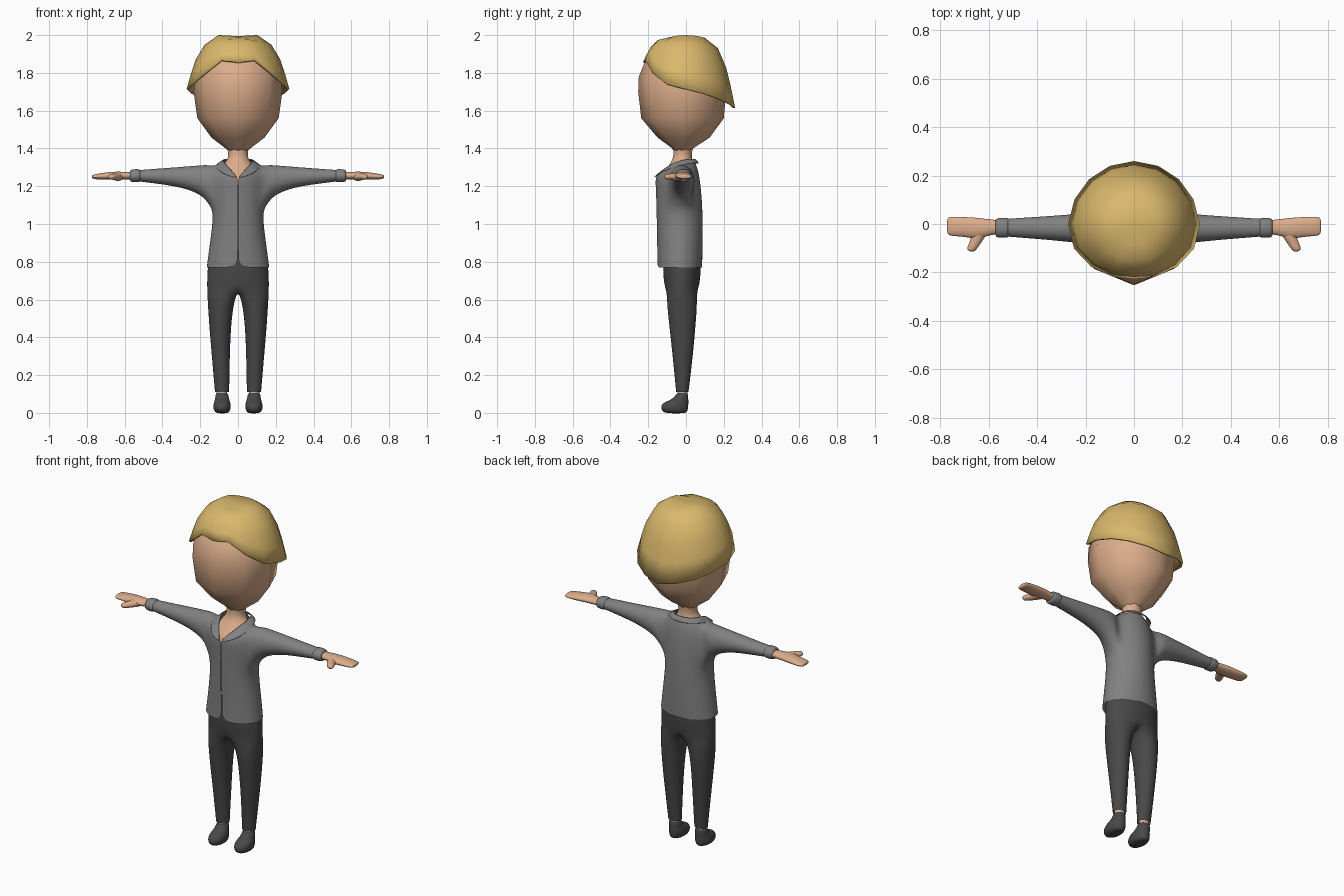
import bpy, bmesh
from math import sin, cos, pi, radians

if "Cube" in bpy.data.objects:
    bpy.data.objects.remove(bpy.data.objects["Cube"])


def material(name, r, g, b):
    m = bpy.data.materials.new(name)
    m.diffuse_color = (r, g, b, 1)
    m.use_nodes = True
    m.node_tree.nodes["Principled BSDF"].inputs["Base Color"].default_value = m.diffuse_color
    return m


SKIN = material("skin", 0.72, 0.42, 0.26)
HAIR = material("blond", 0.70, 0.48, 0.15)
GREY = material("mid_grey", 0.22, 0.22, 0.22)
DARK = material("dark_grey", 0.065, 0.065, 0.065)


def part(name, verts, faces, mat, mirror=False, solid=0, sub=0):
    bm = bmesh.new()
    vs = [bm.verts.new(v) for v in verts]
    for f in faces:
        bm.faces.new([vs[i] for i in f])
    bmesh.ops.recalc_face_normals(bm, faces=bm.faces[:])
    me = bpy.data.meshes.new(name)
    bm.to_mesh(me)
    bm.free()
    for p in me.polygons:
        p.use_smooth = True
    me.materials.append(mat)
    ob = bpy.data.objects.new(name, me)
    bpy.context.collection.objects.link(ob)
    if mirror:
        ob.modifiers.new("Mirror", 'MIRROR')
    if solid:
        s = ob.modifiers.new("Solidify", 'SOLIDIFY')
        s.thickness, s.offset = solid, -1
    if sub:
        s = ob.modifiers.new("Subsurf", 'SUBSURF')
        s.levels = s.render_levels = sub
    return ob


def loft(rings, closed=True, cap0=False, cap1=False):
    n = len(rings[0])
    verts = [v for r in rings for v in r]
    faces = [(k*n+i, k*n+(i+1) % n, (k+1)*n+(i+1) % n, (k+1)*n+i)
             for k in range(len(rings)-1) for i in range(n if closed else n-1)]
    if cap0:
        faces.append(tuple(range(n)))
    if cap1:
        faces.append(tuple(range(len(verts)-n, len(verts))))
    return verts, faces


def grow(n):
    # offsets the shrinkage of a subdivided n-sided ring
    return 3 / (2 + cos(2*pi/n))


def z_ring(angles, n, x0, x1, y0, y1, z, zf=None, zb=None, g=True):
    # horizontal ring, optionally tilted towards front (zf) and back (zb)
    k = grow(n) if g else 1
    zf, zb = (z if zf is None else zf), (z if zb is None else zb)
    out = []
    for a in angles:
        c, s = cos(radians(a)), sin(radians(a))
        out.append(((x0+x1)/2 + k*c*(x1-x0)/2, (y0+y1)/2 + k*s*(y1-y0)/2,
                    z + (zf-z)*max(0, -s) + (zb-z)*max(0, s)))
    return out


def x_ring(x, y0, y1, z0, z1, n=10, dx=0.0):
    k = grow(n)
    return [(x + dx*cos(-pi/2+2*pi*i/n), (y0+y1)/2 + k*cos(-pi/2+2*pi*i/n)*(y1-y0)/2,
             (z0+z1)/2 + k*sin(-pi/2+2*pi*i/n)*(z1-z0)/2) for i in range(n)]


# Head: eight-sided lathe
a8 = [45*i for i in range(8)]
head = [(1.385, .05, -.065, .03), (1.402, .068, -.075, .04), (1.457, .14, -.15, .125),
        (1.56, .215, -.237, .2), (1.70, .235, -.253, .212), (1.78, .23, -.25, .208),
        (1.87, .2, -.213, .178), (1.93, .13, -.14, .12), (1.965, .05, -.05, .05)]
part("head", *loft([z_ring(a8, 8, -w, w, f, b, z, g=False) for z, w, f, b in head],
                   cap0=True, cap1=True), SKIN)

# Neck and chest seen in the collar opening
a12 = [30*i for i in range(12)]
neck = [(.065, -.07, .04, 1.43, 1.43, 1.43), (.049, -.064, .03, 1.375, 1.375, 1.375),
        (.055, -.072, .032, 1.345, 1.335, 1.345), (.07, -.10, .036, 1.325, 1.295, 1.33),
        (.085, -.15, .038, 1.30, 1.238, 1.31), (.085, -.145, .035, 1.27, 1.20, 1.27)]
part("neck", *loft([z_ring(a12, 12, -w, w, f, b, z, zf, zb) for w, f, b, z, zf, zb in neck]),
     SKIN, sub=2)

# Hair: cap with an edge that drops from the brow to the nape
edge = [(.228, 1.857), (.235, 1.868), (.25, 1.80), (.268, 1.74), (.272, 1.715),
        (.266, 1.69), (.262, 1.66), (.26, 1.635), (.26, 1.615)]
profile = [(.38, 0), (.65, .18), (.82, .45), (.91, .7), (1, 1)]
rows = []
for f, h in profile:
    row = []
    for i in range(16):
        r, ze = edge[min(i, 16-i)]
        a = -pi/2 + i*pi/8
        z = 2 - (2-ze)*h - (.014*sin(a)**2 if h == 0 else 0)
        row.append((r*f*cos(a), r*f*sin(a), z))
    rows.append(row)
v, f = loft(rows)
v.append((0, 0, 1.995))
f += [(i, (i+1) % 16, len(v)-1) for i in range(16)]
part("hair", v, f, HAIR, solid=.012)

# Jacket: half torso with the sleeve grown out of a side hole, open front seam
torso = [(.165, -.15, .085, .77, .77, .77), (.155, -.15, .087, .85, .85, .85),
         (.138, -.152, .088, .97, .97, .97), (.130, -.154, .087, 1.07, 1.07, 1.07),
         (.133, -.156, .082, 1.15, 1.14, 1.15), (.135, -.158, .075, 1.235, 1.19, 1.22),
         (.125, -.160, .064, 1.313, 1.222, 1.285), (.085, -.158, .045, 1.335, 1.25, 1.335)]
a7 = [-90+30*i for i in range(7)]
rings = [z_ring(a7, 12, -w, w, f, b, z, zf, zb) for w, f, b, z, zf, zb in torso]
for r in rings:
    r[0] = (.0015, r[0][1]+.004, r[0][2])
    r[6] = (0, r[6][1], r[6][2])
v, f = loft(rings, closed=False)
f = [q for k, q in enumerate(f) if not (3 <= k//6 <= 5 and k % 6 in (2, 3))]
prev = [k*7+i for k, i in ((3, 3), (3, 4), (4, 4), (5, 4), (6, 4),
                           (6, 3), (6, 2), (5, 2), (4, 2), (3, 2))]
for s in [(.16, -.09, .045, 1.115, 1.313), (.20, -.082, .045, 1.16, 1.31),
          (.30, -.07, .036, 1.195, 1.302), (.42, -.06, .028, 1.213, 1.293),
          (.545, -.05, .02, 1.228, 1.284)]:
    cur = list(range(len(v), len(v)+10))
    v += x_ring(*s)
    f += [(prev[i], prev[(i+1) % 10], cur[(i+1) % 10], cur[i]) for i in range(10)]
    prev = cur
part("jacket", v, f, GREY, mirror=True, sub=2)

# Collar flap
inner = [(.003, -.166, 1.252), (.045, -.115, 1.30), (.08, -.05, 1.337),
         (.08, .01, 1.347), (.045, .045, 1.348), (0, .05, 1.348)]
outer = [(.004, -.174, 1.243), (.075, -.158, 1.262), (.124, -.085, 1.298),
         (.115, .02, 1.324), (.06, .064, 1.322), (0, .072, 1.322)]
part("collar", *loft([inner, outer], closed=False), GREY, mirror=True, solid=.006, sub=2)

# Cuffs
part("cuffs", *loft([x_ring(.517, -.045, .015, 1.235, 1.275), x_ring(.519, -.057, .026, 1.221, 1.291),
                     x_ring(.545, -.056, .025, 1.221, 1.29), x_ring(.57, -.056, .024, 1.222, 1.288),
                     x_ring(.572, -.042, .012, 1.236, 1.274)]), GREY, mirror=True, sub=2)

# Hands and thumbs
part("hands", *loft([x_ring(.54, -.042, .014, 1.236, 1.275), x_ring(.59, -.043, .018, 1.236, 1.275),
                     x_ring(.64, -.062, .025, 1.235, 1.278), x_ring(.69, -.055, .028, 1.234, 1.274),
                     x_ring(.73, -.05, .03, 1.235, 1.268), x_ring(.765, -.048, .03, 1.238, 1.262),
                     x_ring(.773, -.035, .018, 1.243, 1.258)], cap1=True), SKIN, mirror=True, sub=2)
thumb = []
for x, y, r in ((.635, -.03, .026), (.65, -.065, .021), (.665, -.092, .018), (.674, -.108, .015), (.677, -.113, .006)):
    thumb.append([(x + 1.2*r*cos(i*pi/4), y + .35*r*cos(i*pi/4), 1.25 + .95*r*sin(i*pi/4))
                  for i in range(8)])
part("thumbs", *loft(thumb, cap1=True), SKIN, mirror=True, sub=2)

# Trousers: half hips with the inner leg closing at the crotch
a9 = [-90+22.5*i for i in range(9)]
hips = [(.145, -.11, .07, .86), (.160, -.123, .08, .775), (.163, -.118, .074, .71),
        (.163, -.112, .068, .655)]
rings = [z_ring(a9, 16, -w, w, f, b, z) for w, f, b, z in hips]
for r in rings:
    r[0], r[8] = (0, *r[0][1:]), (0, *r[8][1:])
v, f = loft(rings, closed=False)
prev = list(range(27, 36)) + [len(v)]
v.append((0, -.02, .645))
for s in [(.022, .160, -.102, .06, .59), (.038, .152, -.088, .05, .46),
          (.044, .138, -.07, .036, .3), (.047, .122, -.052, .013, .11)]:
    cur = list(range(len(v), len(v)+10))
    v += z_ring([-144+36*i for i in range(10)], 10, *s)
    f += [(prev[i], prev[(i+1) % 10], cur[(i+1) % 10], cur[i]) for i in range(10)]
    prev = cur
part("trousers", v, f, DARK, mirror=True, sub=2)

# Ankles
part("ankles", *loft([z_ring(a8, 8, .057, .113, -.046, .007, z) for z in (.07, .10, .14)]),
     SKIN, mirror=True, sub=2)

# Shoes
shoe = [(.06, .108, -.10, -.005, -.003), (.043, .127, -.128, .008, .008), (.037, .131, -.134, .012, .034),
        (.041, .127, -.118, .012, .056), (.048, .121, -.07, .012, .072),
        (.051, .118, -.052, .011, .10), (.06, .11, -.042, .004, .104)]
part("shoes", *loft([z_ring(a12, 12, *s) for s in shoe], cap0=True, cap1=True),
     DARK, mirror=True, sub=2)
